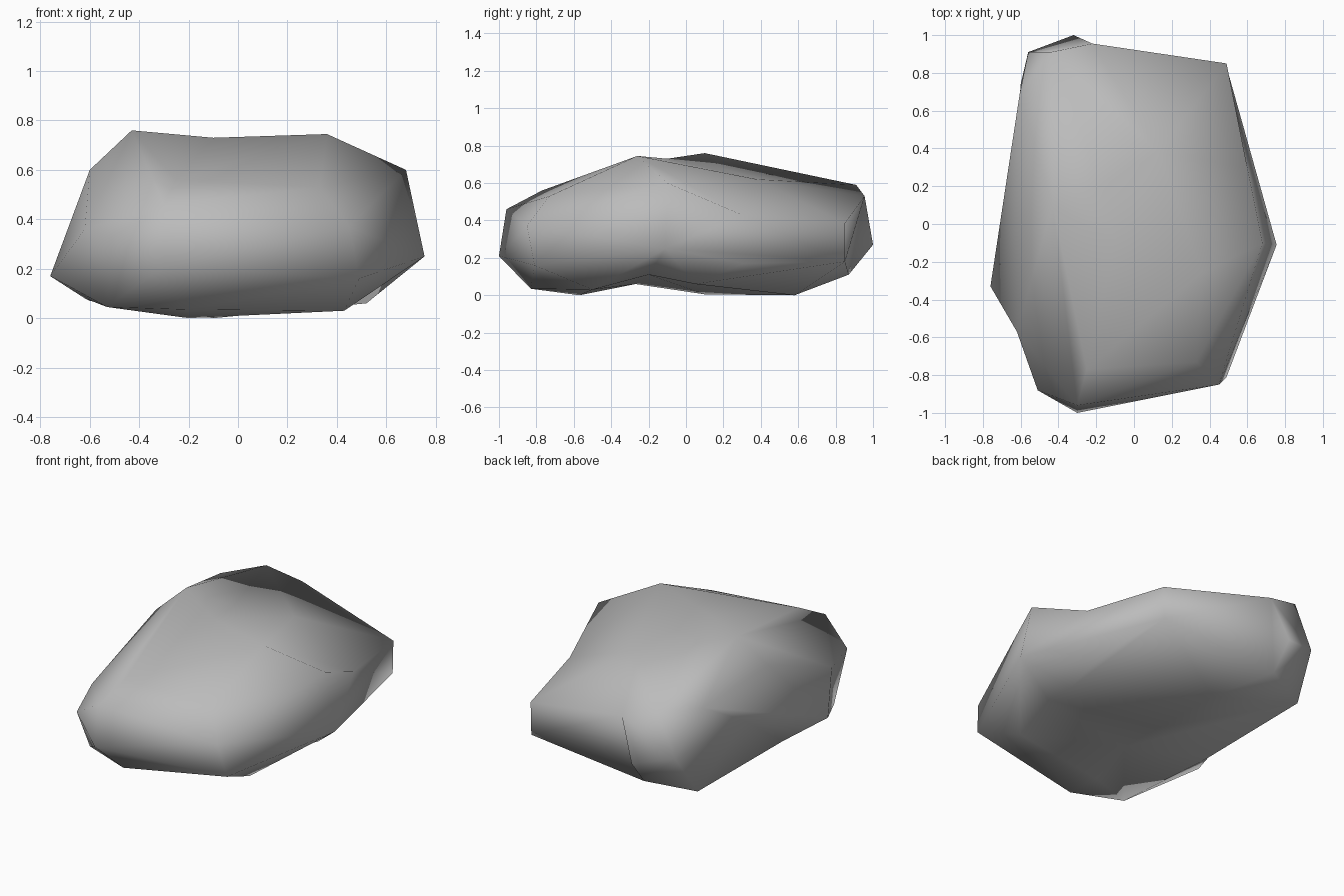
import bpy
import bmesh
from mathutils import Vector

default_cube = bpy.data.objects.get("Cube")
if default_cube:
    bpy.data.objects.remove(default_cube, do_unlink=True)


def flat_material(name, colour):
    material = bpy.data.materials.new(name)
    material.use_nodes = True
    material.diffuse_color = colour
    shader = material.node_tree.nodes["Principled BSDF"]
    shader.inputs["Base Color"].default_value = colour
    shader.inputs["Roughness"].default_value = 0.9
    return material


# Outer corners of the boulder, grouped by region
front_end = [
    (-.3, -.96, .46), (-.3, -1, .21), (-.51, -.88, .33), (-.22, -.83, .035),
    (.45, -.85, .37), (.49, -.81, .16), (-.25, -.77, .56), (.33, -.73, .53),
]
crown = [
    (-.43, .1, .76), (.36, -.26, .745), (.68, -.1, .6), (-.6, .04, .6),
]
waist = [
    (-.76, -.33, .17), (.755, -.11, .25),
]
back_end = [
    (-.44, .91, .59), (-.605, .69, .58), (-.22, .955, .53), (-.56, .91, .33),
    (.49, .85, .385), (.485, .85, .18), (-.315, .87, .11),
]
underside = [
    (-.2, -.57, 0), (.43, -.5, .03), (-.53, -.72, .045), (-.1, .58, 0),
    (.52, .05, .06), (-.6, .74, .07),
]

# Corners that break the outer hull: each group is moved by its shift to
# join the hull, then drawn back to its final place
dents_and_knobs = [
    (Vector((0, 0, .06)), [(-.1, -.1, .73), (-.17, .2, .675), (.13, .38, .62)]),
    (Vector((0, 0, -.09)), [(-.15, -.27, .06), (.47, -.2, .11)]),
    (Vector((0, 0, -.03)), [(-.1, .1, .005)]),
    (Vector((-.06, 0, 0)), [(-.62, -.57, .36)]),
    (Vector((-.1, 0, -.12)), [(-.63, .31, .36)]),
    (Vector((-.08, 0, 0)), [(-.62, -.08, .08)]),
    (Vector((.05, 0, .12)), [(.6, .3, .43)]),
    (Vector((.1, 0, 0)), [(.5, .31, .17)]),
    (Vector((-.1, -.095, 0)), [(-.32, 1, .27)]),
]


def build_boulder():
    bm = bmesh.new()
    for region in (front_end, crown, waist, back_end, underside):
        for corner in region:
            bm.verts.new(corner)

    shifted = []
    for shift, corners in dents_and_knobs:
        for corner in corners:
            vert = bm.verts.new(Vector(corner) + shift)
            shifted.append((vert, shift))

    # Wrap the corners in one closed skin
    bmesh.ops.convex_hull(bm, input=list(bm.verts), use_existing_faces=False)
    for vert, shift in shifted:
        vert.co -= shift
    loose = [vert for vert in bm.verts if not vert.link_faces]
    bmesh.ops.delete(bm, geom=loose, context="VERTS")
    bmesh.ops.recalc_face_normals(bm, faces=list(bm.faces))

    # Soft shading over the coarse facets
    for face in bm.faces:
        face.smooth = True

    mesh = bpy.data.meshes.new("boulder")
    bm.to_mesh(mesh)
    bm.free()
    boulder = bpy.data.objects.new("boulder", mesh)
    bpy.context.collection.objects.link(boulder)
    return boulder


boulder = build_boulder()
boulder.data.materials.append(flat_material("stone grey", (.5, .5, .5, 1)))
